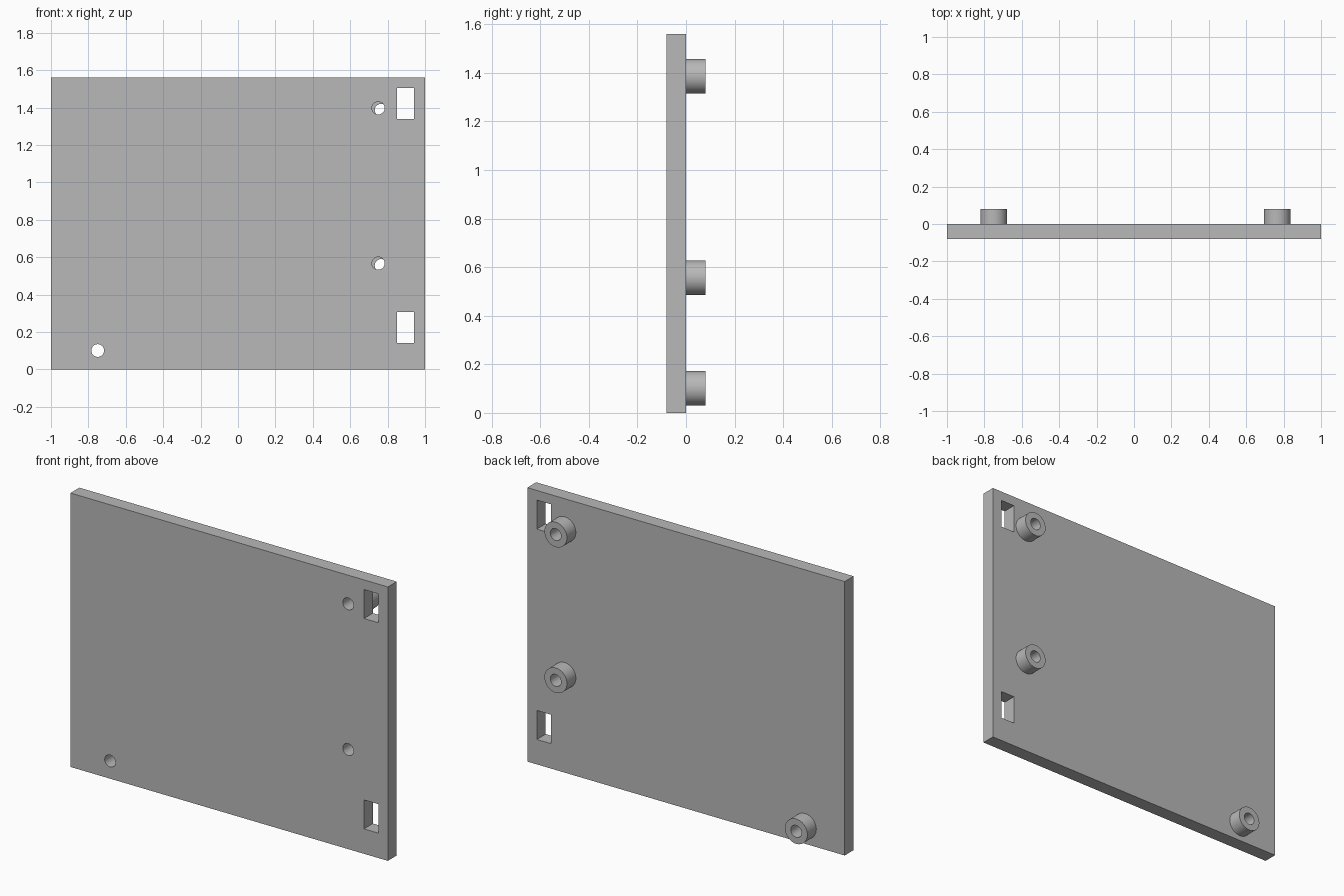
import bpy, bmesh, math
from mathutils import Matrix

cube = bpy.data.objects.get("Cube")
if cube:
    bpy.data.objects.remove(cube, do_unlink=True)

WIDTH, HEIGHT, THICK = 2.0, 1.56, 0.08
BOSS_R, BOSS_HOLE_R, PLATE_HOLE_R = 0.071, 0.034, 0.034
SIDES = 48

grey = bpy.data.materials.new("plain grey")
grey.use_nodes = True
colour = (0.48, 0.48, 0.48, 1)
grey.diffuse_color = colour
grey.node_tree.nodes["Principled BSDF"].inputs["Base Color"].default_value = colour


def finish(name, bm):
    mesh = bpy.data.meshes.new(name)
    bmesh.ops.recalc_face_normals(bm, faces=bm.faces[:])
    bm.to_mesh(mesh)
    bm.free()
    mesh.materials.append(grey)
    obj = bpy.data.objects.new(name, mesh)
    bpy.context.collection.objects.link(obj)
    return obj


def box(name, x0, x1, y0, y1, z0, z1):
    bm = bmesh.new()
    place = Matrix.Translation(((x0 + x1) / 2, (y0 + y1) / 2, (z0 + z1) / 2))
    size = Matrix.Diagonal((x1 - x0, y1 - y0, z1 - z0, 1))
    bmesh.ops.create_cube(bm, size=1, matrix=place @ size)
    return finish(name, bm)


def rod(name, x, z, radius, y0, y1):
    bm = bmesh.new()
    place = Matrix.Translation((x, (y0 + y1) / 2, z)) @ Matrix.Rotation(math.pi / 2, 4, "X")
    bmesh.ops.create_cone(bm, cap_ends=True, segments=SIDES, radius1=radius,
                          radius2=radius, depth=y1 - y0, matrix=place)
    return finish(name, bm)


def select_only(obj):
    bpy.ops.object.select_all(action="DESELECT")
    obj.select_set(True)
    bpy.context.view_layer.objects.active = obj


def cut(target, cutter):
    cutter.hide_render = True
    mod = target.modifiers.new("cut", "BOOLEAN")
    mod.operation, mod.solver, mod.object = "DIFFERENCE", "EXACT", cutter
    select_only(target)
    bpy.ops.object.modifier_apply(modifier=mod.name)
    bpy.data.objects.remove(cutter, do_unlink=True)


def smooth(obj):
    select_only(obj)
    bpy.ops.object.shade_smooth_by_angle(angle=math.radians(30))


# Upright plate with two rectangular slots
plate = box("plate", -WIDTH / 2, WIDTH / 2, -THICK, 0, 0, HEIGHT)
for z in (0.142, 1.34):
    cut(plate, box("slot_cutter", 0.85, 0.94, -0.2, 0.2, z, z + 0.165))

# Screw holes, with hollow bosses behind; the left pair sits slightly off its holes
mounts = (("upper_left", 0.75, 1.397, 0.015, -0.011),
          ("lower_left", 0.75, 0.567, 0.015, -0.011),
          ("lower_right", -0.75, 0.101, 0, 0))
for label, x, z, dx, dz in mounts:
    cut(plate, rod("hole_cutter", x, z, PLATE_HOLE_R, -0.2, 0.2))
    boss = rod(label + "_boss", x + dx, z + dz, BOSS_R, 0, THICK)
    cut(boss, rod("bore_cutter", x + dx, z + dz, BOSS_HOLE_R, -0.2, 0.2))
    smooth(boss)
smooth(plate)
